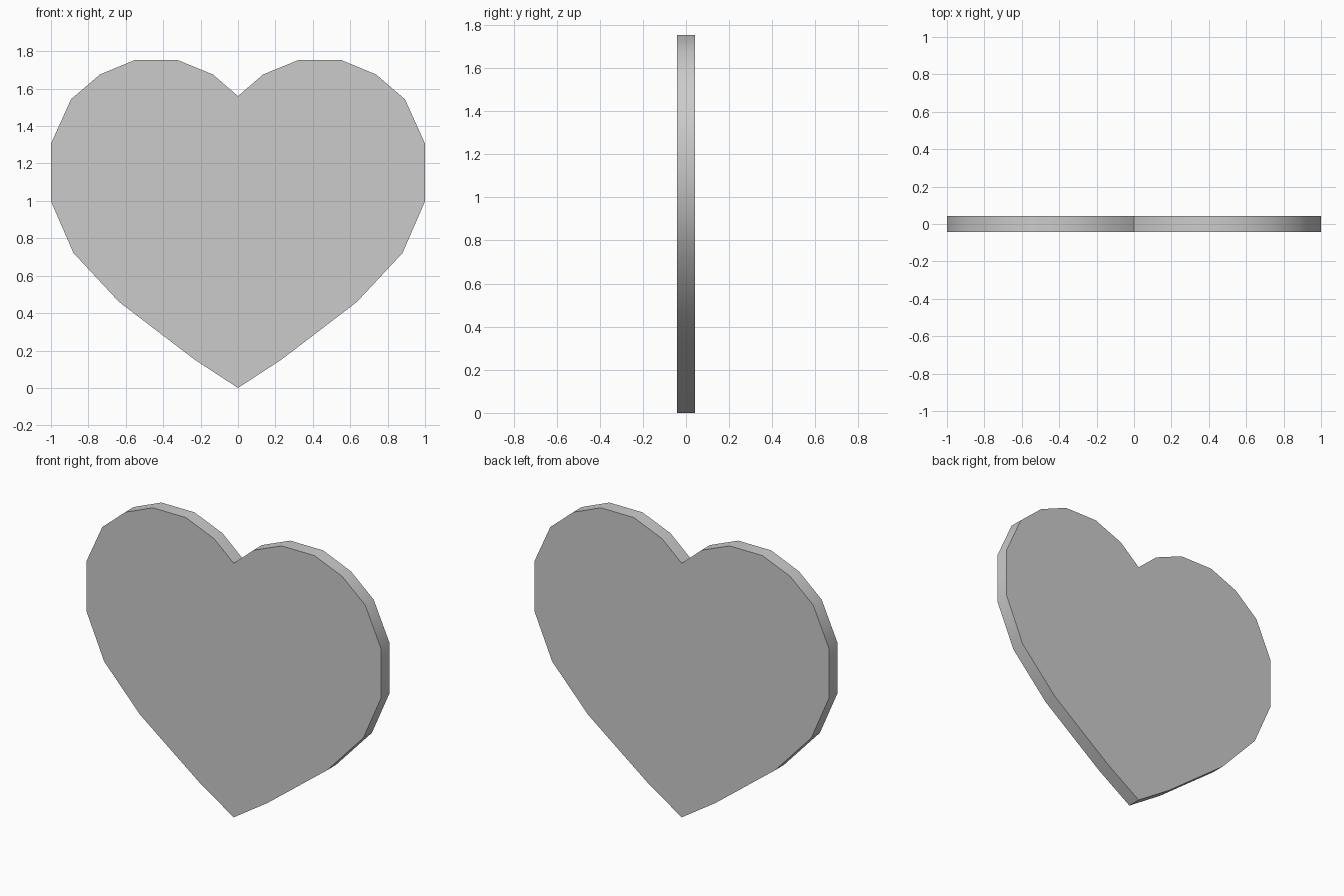
import bpy, bmesh, math

if "Cube" in bpy.data.objects:
    bpy.data.objects.remove(bpy.data.objects["Cube"])

HALF_DEPTH = 0.042

# Right half of the heart outline (x, z), from bottom tip to top notch
half = [(0, 0), (0.23, 0.15), (0.636, 0.46), (0.88, 0.722), (1.0, 0.998),
        (1.0, 1.306), (0.893, 1.543), (0.738, 1.676), (0.55, 1.754),
        (0.325, 1.754), (0.134, 1.676), (0, 1.56)]

# Mirror to the full outline
outline = half + [(-x, z) for x, z in reversed(half[1:-1])]

# Front face extruded to the back
bm = bmesh.new()
face = bm.faces.new([bm.verts.new((x, -HALF_DEPTH, z)) for x, z in outline])
ext = bmesh.ops.extrude_face_region(bm, geom=[face], use_keep_orig=True)
back = [v for v in ext["geom"] if isinstance(v, bmesh.types.BMVert)]
bmesh.ops.translate(bm, verts=back, vec=(0, 2 * HALF_DEPTH, 0))
bmesh.ops.recalc_face_normals(bm, faces=bm.faces)

mesh = bpy.data.meshes.new("heart_plate")
bm.to_mesh(mesh)
bm.free()
heart = bpy.data.objects.new("heart_plate", mesh)
bpy.context.collection.objects.link(heart)

# Smooth rim, crisp front and back edges
bpy.context.view_layer.objects.active = heart
heart.select_set(True)
bpy.ops.object.shade_smooth_by_angle(angle=math.radians(30))
